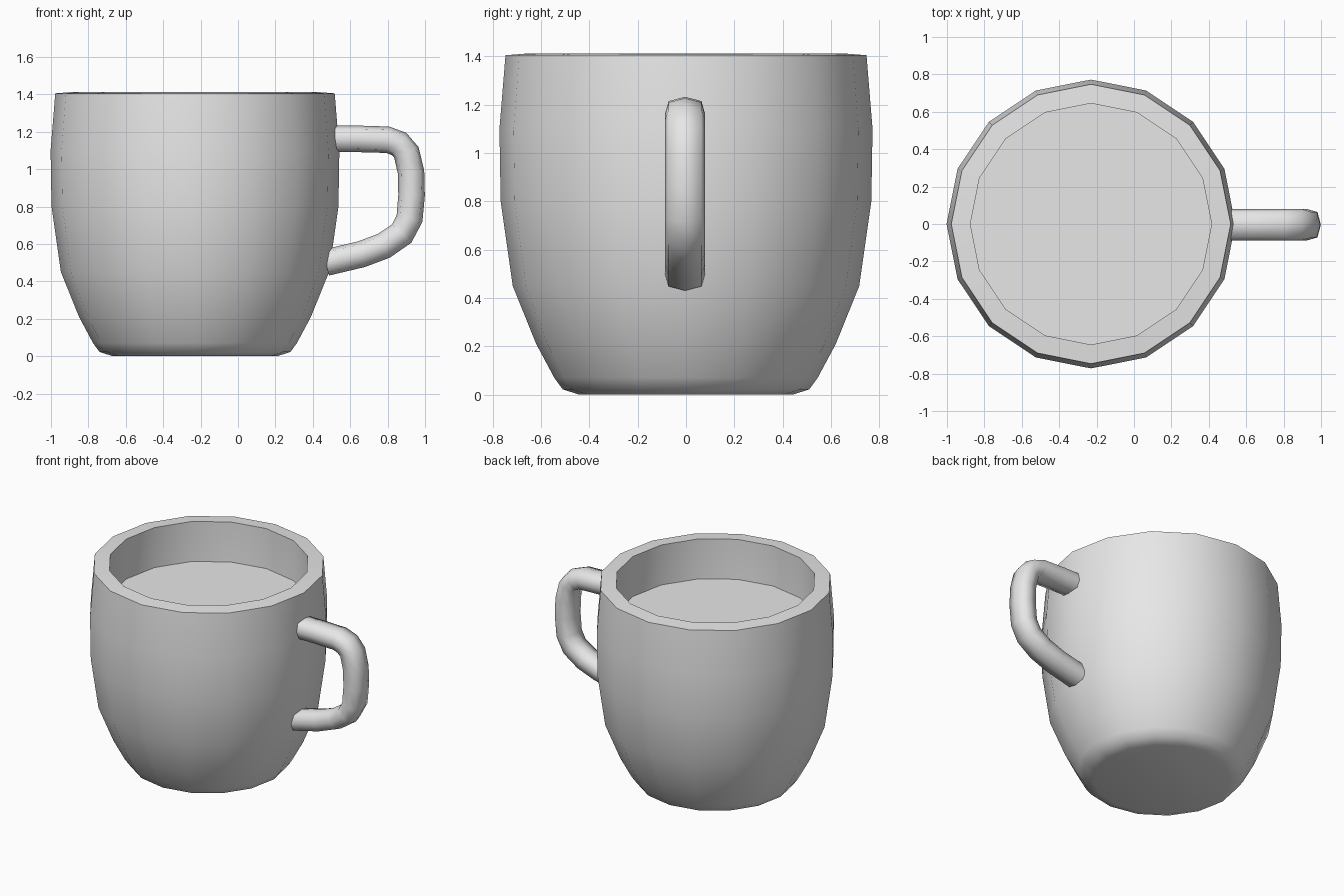
import bpy, bmesh, math
from mathutils import Vector

cube = bpy.data.objects.get("Cube")
if cube:
    bpy.data.objects.remove(cube, do_unlink=True)

SIDES = 16
CUP_X = -0.23

grey = bpy.data.materials.new("plain grey")
grey.use_nodes = True
grey.diffuse_color = (0.8, 0.8, 0.8, 1)
grey.node_tree.nodes["Principled BSDF"].inputs["Base Color"].default_value = (0.8, 0.8, 0.8, 1)


def skin(name, rings, angle):
    """Bridge equal rings of points into a closed, capped, smooth surface."""
    bm = bmesh.new()
    loops = [[bm.verts.new(p) for p in ring] for ring in rings]
    for a, b in zip(loops, loops[1:]):
        for i in range(len(a)):
            j = (i + 1) % len(a)
            bm.faces.new((a[i], a[j], b[j], b[i]))
    bm.faces.new(loops[0][::-1])
    bm.faces.new(loops[-1])
    bmesh.ops.recalc_face_normals(bm, faces=bm.faces[:])
    mesh = bpy.data.meshes.new(name)
    bm.to_mesh(mesh)
    bm.free()
    mesh.materials.append(grey)
    obj = bpy.data.objects.new(name, mesh)
    bpy.context.collection.objects.link(obj)
    bpy.ops.object.select_all(action="DESELECT")
    obj.select_set(True)
    bpy.context.view_layer.objects.active = obj
    bpy.ops.object.shade_smooth_by_angle(angle=math.radians(angle))
    return obj


def circle(r, z):
    turns = [2 * math.pi * i / SIDES for i in range(SIDES)]
    return [(CUP_X + r * math.cos(t), r * math.sin(t), z) for t in turns]


# Cup wall: up the outside, over the rim, down the inside
profile = [(0.44, 0), (0.51, 0.022), (0.545, 0.07), (0.62, 0.21), (0.717, 0.45),
           (0.767, 0.80), (0.772, 1.10), (0.747, 1.405),
           (0.645, 1.413), (0.645, 0.8), (0.55, 0.3), (0.42, 0.1)]
skin("cup", [circle(r, z) for r, z in profile], 50)

# Drink filling the cup
skin("drink", [circle(0.62, 1.10), circle(0.645, 1.13)], 20)

# Handle: soft eight-sided section swept along a path in the xz plane
path = [(0.47, 0.50), (0.66, 0.545), (0.78, 0.59), (0.875, 0.655), (0.917, 0.735),
        (0.928, 0.86), (0.925, 0.985), (0.90, 1.09), (0.86, 1.135), (0.80, 1.157),
        (0.63, 1.162), (0.49, 1.162)]
points = [Vector((x, 0, z)) for x, z in path]
section = [(0.083, 0), (0.068, 0.053), (0, 0.071), (-0.068, 0.053),
           (-0.083, 0), (-0.068, -0.053), (0, -0.071), (0.068, -0.053)]
rings = []
for i, p in enumerate(points):
    before, after = points[max(i - 1, 0)], points[min(i + 1, len(points) - 1)]
    tangent = (after - before).normalized()
    normal = Vector((tangent.z, 0, -tangent.x))
    rings.append([p + normal * h + Vector((0, w - 0.004, 0)) for w, h in section])
skin("handle", rings, 65)
